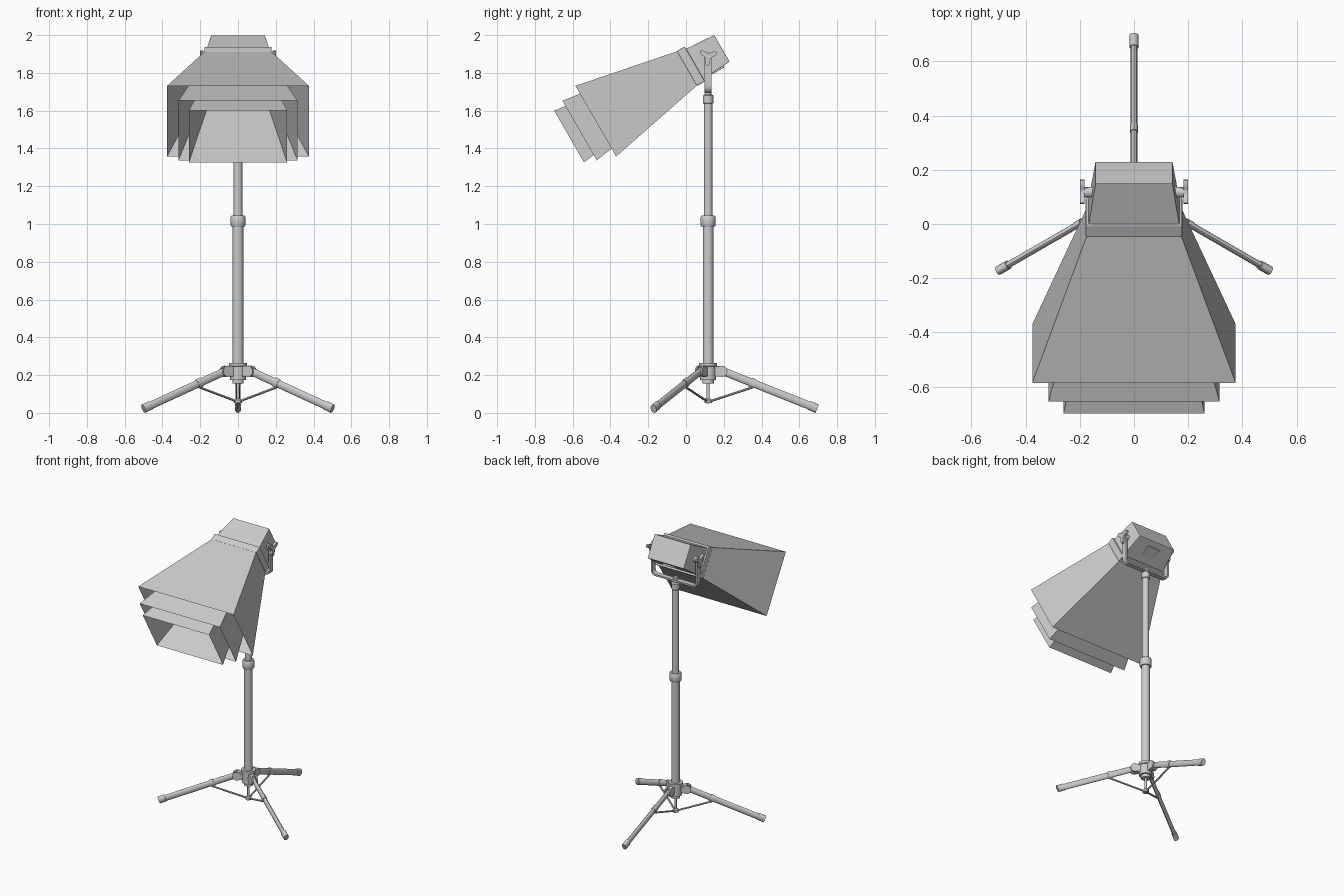
import bpy, bmesh
from math import radians, pi, sin, cos
from mathutils import Matrix, Vector

if "Cube" in bpy.data.objects:
    bpy.data.objects.remove(bpy.data.objects["Cube"])

PY = 0.117                                    # y of the stand axis
HEAD = Matrix.Translation((0, 0.19, 1.93)) @ Matrix.Rotation(radians(30), 4, 'X')


def finish(name, bm, mat=None, smooth=False, bevel=0, recalc=True):
    if recalc:
        bmesh.ops.recalc_face_normals(bm, faces=bm.faces)
    me = bpy.data.meshes.new(name)
    bm.to_mesh(me)
    bm.free()
    ob = bpy.data.objects.new(name, me)
    bpy.context.collection.objects.link(ob)
    if mat:
        ob.matrix_world = mat
    if bevel:
        b = ob.modifiers.new("bevel", 'BEVEL')
        b.width, b.segments, b.limit_method = bevel, 2, 'ANGLE'
    if smooth:
        bpy.ops.object.select_all(action='DESELECT')
        ob.select_set(True)
        bpy.context.view_layer.objects.active = ob
        bpy.ops.object.shade_smooth_by_angle(angle=radians(35))
    return ob


def frustum(name, rings, caps=(True, True), bevel=0):
    """Rectangular loft along the head axis; rings = (distance, half width, half height)."""
    bm = bmesh.new()
    loops = [[bm.verts.new((sx * w, -d, sz * h)) for sx, sz in ((-1, -1), (1, -1), (1, 1), (-1, 1))]
             for d, w, h in rings]
    for a, b in zip(loops, loops[1:]):
        for i in range(4):
            bm.faces.new((a[i], a[(i + 1) % 4], b[(i + 1) % 4], b[i]))
    if caps[0]:
        bm.faces.new(loops[0])
    if caps[1]:
        bm.faces.new(loops[-1])
    return finish(name, bm, HEAD, bevel=bevel)


def box(name, size, loc, mat=None, bevel=0):
    bm = bmesh.new()
    bmesh.ops.create_cube(bm, size=1, matrix=Matrix.Translation(loc) @ Matrix.Diagonal((*size, 1)))
    return finish(name, bm, mat, bevel=bevel)


def rod(name, a, b, rx, ry=None, seg=16, r_end=1.0):
    """Round or oval bar from a to b; ry is the half size in the vertical plane."""
    a, b = Vector(a), Vector(b)
    d = b - a
    side = Vector((0, 0, 1)).cross(d)
    side = side.normalized() if side.length > 1e-5 else Vector((1, 0, 0))
    up = d.normalized().cross(side)
    rot = Matrix((side, up, d.normalized())).transposed().to_4x4()
    bm = bmesh.new()
    bmesh.ops.create_cone(bm, cap_ends=True, segments=seg, radius1=1, radius2=r_end, depth=d.length)
    bmesh.ops.transform(bm, verts=bm.verts, matrix=Matrix.Translation((a + b) / 2) @ rot
                        @ Matrix.Diagonal((rx, ry or rx, 1, 1)))
    return finish(name, bm, smooth=True)


def lathe(name, profile, seg=24):
    """Turned part around the stand axis; profile = (radius, z)."""
    bm = bmesh.new()
    vs = [bm.verts.new((r, 0, z)) for r, z in profile]
    es = [bm.edges.new(p) for p in zip(vs, vs[1:])]
    bmesh.ops.spin(bm, geom=vs + es, axis=(0, 0, 1), cent=(0, 0, 0), angle=2 * pi, steps=seg)
    bmesh.ops.remove_doubles(bm, verts=bm.verts, dist=1e-5)
    return finish(name, bm, Matrix.Translation((0, PY, 0)), smooth=True)


# Lamp housing, mounting flange and back plate
frustum("lamp_housing", [(0, 0.142, 0.081), (0.17, 0.168, 0.093)], bevel=0.003)
frustum("flange", [(0.165, 0.178, 0.107), (0.215, 0.178, 0.107)], bevel=0.006)
box("housing_bottom_plate", (0.09, 0.07, 0.012), (0, -0.075, -0.088), HEAD, 0.002)

# Three nested open shades
for name, w0, h0, d, w, h in (("outer_shade", 0.174, 0.104, 0.771, 0.375, 0.216),
                              ("middle_shade", 0.147, 0.088, 0.87, 0.315, 0.182),
                              ("inner_shade", 0.112, 0.070, 0.934, 0.26, 0.158)):
    frustum(name, [(0.21, w0, h0), (d, w, h)], caps=(False, False))

# U-shaped yoke: rounded path swept with a flat strap section
path = [(-0.176, 1.90), (-0.176, 1.74)]
path += [(-0.146 - 0.03 * cos(t), 1.73 - 0.03 * sin(t)) for t in (0.4, 0.8, 1.2, pi / 2)]
path += [(-x, z) for x, z in reversed(path)]
bm = bmesh.new()
rings = []
for i, (x, z) in enumerate(path):
    p, q = path[max(i - 1, 0)], path[min(i + 1, len(path) - 1)]
    t = Vector((q[0] - p[0], 0, q[1] - p[1])).normalized()
    n = Vector((-t.z, 0, t.x)) * 0.006
    rings.append([bm.verts.new((x + s * n.x, PY + y, z + s * n.z))
                  for s, y in ((-1, -0.018), (1, -0.018), (1, 0.018), (-1, 0.018))])
for a, b in zip(rings, rings[1:]):
    for i in range(4):
        bm.faces.new((a[i], a[(i + 1) % 4], b[(i + 1) % 4], b[i]))
bm.faces.new(rings[0])
bm.faces.new(rings[-1])
finish("yoke", bm, smooth=True)

# Pivot bolts and three-lobed tightening knobs on both sides
for s, side in ((-1, "left"), (1, "right")):
    rod(side + "_pivot", (s * 0.15, PY, 1.887), (s * 0.186, PY, 1.887), 0.02)
    bm = bmesh.new()
    n = 36
    outline = []
    for i in range(n):
        a = 2 * pi * i / n
        r = 0.018 + 0.034 * ((1 + cos(3 * (a - radians(25)))) / 2) ** 2.2
        outline.append(bm.verts.new((s * 0.182, PY + r * cos(a), 1.887 + r * sin(a))))
    f = bm.faces.new(outline)
    ex = bmesh.ops.extrude_face_region(bm, geom=[f])
    bmesh.ops.translate(bm, vec=(s * 0.018, 0, 0),
                        verts=[v for v in ex["geom"] if isinstance(v, bmesh.types.BMVert)])
    if not f.is_valid or len(bm.faces) == n + 1:
        bmesh.ops.holes_fill(bm, edges=bm.edges)
    finish(side + "_knob", bm, smooth=True)

# Telescopic pole
lathe("upper_pole", [(0, 0.99), (0.023, 0.99), (0.023, 1.65), (0, 1.65)])
lathe("top_collar", [(0, 1.637), (0.025, 1.637), (0.028, 1.641), (0.028, 1.68), (0.018, 1.685),
                     (0.016, 1.72), (0, 1.72)])
lathe("middle_collar", [(0, 0.987), (0.036, 0.987), (0.039, 0.992), (0.039, 1.037), (0.034, 1.045), (0, 1.045)])
lathe("lower_pole", [(0, 0.2), (0.028, 0.2), (0.028, 1.0), (0, 1.0)])

# Leg hub, centre rod and sliding collar
lathe("leg_hub", [(0, 0.155), (0.03, 0.155), (0.03, 0.175), (0.042, 0.175), (0.042, 0.245),
                  (0.047, 0.247), (0.047, 0.265), (0, 0.265)])
lathe("centre_rod", [(0, 0.05), (0.008, 0.05), (0.008, 0.16), (0, 0.16)], 12)
lathe("brace_collar", [(0, 0.052), (0.02, 0.052), (0.02, 0.068), (0.013, 0.075), (0, 0.075)])

# Three legs, each with hinge, foot and brace
for ang, tag in ((90, "back"), (-30, "right"), (210, "left")):
    c, s = cos(radians(ang)), sin(radians(ang))

    def at(r, z, off=0.0):
        return (r * c - off * s, PY + r * s + off * c, z)

    rod(tag + "_leg", at(0.075, 0.222), at(0.56, 0.029), 0.012, 0.021)
    rod(tag + "_foot", at(0.535, 0.040), at(0.578, 0.022), 0.017, 0.024)
    for k in (-1, 1):
        rod(tag + "_hinge_pin", at(0.072, 0.22, k * 0.012), at(0.072, 0.22, k * 0.022), 0.030, 0.030)
    box(tag + "_hinge_block", (0.05, 0.036, 0.055), (0.05, 0, 0.22),
        Matrix.Translation((0, PY, 0)) @ Matrix.Rotation(radians(ang), 4, 'Z'), 0.004)
    rod(tag + "_brace", at(0.012, 0.062), at(0.235, 0.135), 0.006, 0.006, 10)
    rod(tag + "_leg_clamp", at(0.222, 0.164), at(0.248, 0.153), 0.015, 0.025)
